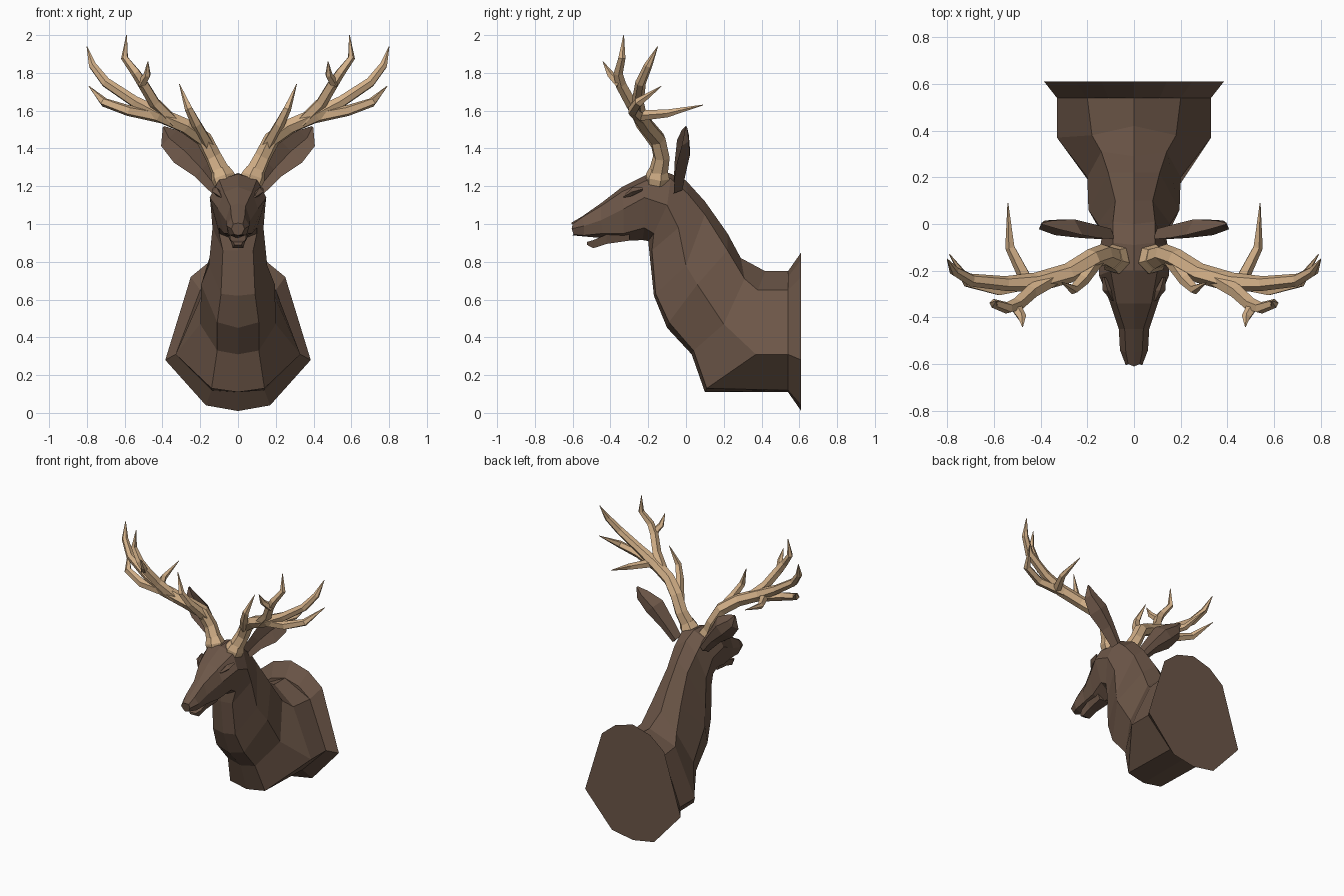
import bpy, bmesh
from mathutils import Vector
from math import sin, cos, tau


def material(name, rgb):
    m = bpy.data.materials.new(name)
    m.diffuse_color = (*rgb, 1)
    return m


HIDE = material("brown_hide", (0.15, 0.093, 0.064))
HORN = material("tan_antler", (0.66, 0.44, 0.25))


def loft(name, rings, mat, mirror=False, cap_start=True, cap_end=True):
    """Skin a list of equal-length closed rings, flat shaded."""
    bm = bmesh.new()
    vs = [[bm.verts.new(p) for p in r] for r in rings]
    n = len(rings[0])
    for a, b in zip(vs, vs[1:]):
        for i in range(n):
            j = (i + 1) % n
            bm.faces.new((a[i], a[j], b[j], b[i]))
    if cap_start:
        bm.faces.new(vs[0])
    if cap_end:
        bm.faces.new(vs[-1])
    bmesh.ops.recalc_face_normals(bm, faces=bm.faces)
    me = bpy.data.meshes.new(name)
    bm.to_mesh(me)
    bm.free()
    me.materials.append(mat)
    ob = bpy.data.objects.new(name, me)
    bpy.context.collection.objects.link(ob)
    if mirror:
        ob.modifiers.new("Mirror", 'MIRROR').use_mirror_merge = False
    return ob


def full(half):
    """Complete a half ring (top centre to bottom centre) across x = 0."""
    return half + [(-x, y, z) for x, y, z in reversed(half[1:-1])]


def tube(name, path, radii, sides=5):
    """Tapered antler branch along a path, mirrored to both sides."""
    pts = [Vector(p) for p in path]
    u = Vector((0.3, 1, 0.1))
    rings = []
    for i, (p, r) in enumerate(zip(pts, radii)):
        d = (pts[min(i + 1, len(pts) - 1)] - pts[max(i - 1, 0)]).normalized()
        if i == 0 and abs(u.dot(d)) > 0.8:
            u = Vector((1, 0, 0))
        u = (u - d * u.dot(d)).normalized()
        v = d.cross(u)
        rings.append([p + r * (u * cos(tau * k / sides) + v * sin(tau * k / sides))
                      for k in range(sides)])
    return loft(name, rings, HORN, mirror=True)


# Wall plaque: flared back plate
back = [(0, .85), (.14, .81), (.25, .72), (.385, .28), (.17, .04), (0, .01)]
front = [(0, .75), (.11, .72), (.2, .65), (.33, .31), (.14, .12), (0, .11)]
loft("back_plate", [full([(x, .61, z) for x, z in back]),
                    full([(x, .54, z) for x, z in front])], HIDE)

# Shoulders and neck
neck = [
    [(0, .54, .75), (.2, .54, .65), (.33, .54, .31), (.14, .54, .12), (0, .54, .11)],
    [(0, .42, .75), (.18, .38, .65), (.33, .37, .31), (.14, .11, .13), (0, .1, .11)],
    [(0, .29, .82), (.14, .31, .71), (.2, .2, .47), (.11, .04, .33), (0, .03, .31)],
    [(0, .22, .95), (.11, .22, .86), (.195, .06, .68), (.11, -.09, .48), (0, -.1, .45)],
    [(0, .1, 1.12), (.08, .1, 1.05), (.155, 0, .78), (.09, -.16, .63), (0, -.17, .62)],
    [(0, 0, 1.23), (.09, .01, 1.16), (.135, -.04, .98), (.08, -.18, .86), (0, -.195, .86)],
]
# Skull and muzzle
head = [
    [(0, -.09, 1.27), (.09, -.08, 1.24), (.145, -.1, 1.1), (.1, -.17, .95), (0, -.2, .91)],
    [(0, -.2, 1.265), (.1, -.2, 1.235), (.15, -.22, 1.14), (.1, -.22, .98), (0, -.23, .915)],
    [(0, -.34, 1.195), (.075, -.34, 1.17), (.105, -.33, 1.08), (.075, -.33, .95), (0, -.33, .91)],
    [(0, -.45, 1.11), (.04, -.45, 1.095), (.065, -.45, 1.02), (.055, -.44, .95), (0, -.44, .925)],
    [(0, -.55, 1.04), (.035, -.55, 1.035), (.06, -.54, .99), (.045, -.54, .94), (0, -.55, .935)],
    [(0, -.61, 1.005), (.025, -.6, 1.0), (.035, -.605, .975), (.02, -.595, .945), (0, -.6, .94)],
]
loft("neck_and_head", [full(r) for r in neck + head], HIDE, cap_start=False)

# Lower jaw: (y, half width, top z, bottom z)
loft("lower_jaw", [[(w, y, t), (w * .7, y, b), (-w * .7, y, b), (-w, y, t)] for y, w, t, b in
                   [(-.3, .06, .95, .912), (-.42, .045, .945, .895),
                    (-.49, .04, .915, .872), (-.525, .025, .905, .89)]], HIDE)

# Brow ridges over the eyes: (y, x, z, size)
loft("brow_ridge", [[(x + s, y, z), (x, y, z + s), (x - s, y, z), (x, y, z - s)] for y, x, z, s in
                    [(-.33, .09, 1.145, .006), (-.285, .112, 1.17, .022),
                     (-.23, .128, 1.185, .008)]], HIDE, mirror=True)

# Ears: cupped leaf, (centre x, y, z, half width, depth)
ear = []
for x, y, z, w, d in [(.11, -.05, 1.19, .04, .03), (.19, -.04, 1.29, .055, .04),
                      (.28, -.025, 1.385, .085, .045), (.365, -.01, 1.455, .06, .025),
                      (.395, 0, 1.515, .005, .005)]:
    k = w * .7
    ear.append([(x + k, y - d * .5, z - k), (x + k * .4, y + d, z - k * .4),
                (x - k * .4, y + d, z + k * .4), (x - k, y - d * .5, z + k),
                (x, y + d * .2, z)])
loft("ear", ear, HIDE, mirror=True)

# Antlers: burr, main beam, tines
tube("antler_burr", [(.07, -.155, 1.215), (.08, -.15, 1.25), (.095, -.145, 1.29)],
     [.06, .066, .05], 6)
tube("antler_beam",
     [(.07, -.155, 1.23), (.13, -.13, 1.355), (.18, -.15, 1.45), (.28, -.21, 1.52),
      (.42, -.25, 1.58), (.55, -.255, 1.65), (.7, -.24, 1.75), (.77, -.2, 1.84),
      (.8, -.15, 1.94)],
     [.055, .045, .045, .043, .042, .032, .028, .022, .002], 6)
tube("outer_tine", [(.4, -.24, 1.565), (.58, -.28, 1.6), (.71, -.25, 1.645), (.79, -.13, 1.73)],
     [.035, .03, .025, .002])
tube("tall_tine", [(.34, -.23, 1.54), (.44, -.29, 1.64), (.5, -.345, 1.74), (.54, -.36, 1.8),
                   (.6, -.34, 1.88), (.59, -.33, 2.0)],
     [.035, .032, .03, .026, .02, .002])
tube("forked_tine", [(.51, -.35, 1.74), (.48, -.4, 1.79), (.477, -.44, 1.86)],
     [.026, .02, .002])
tube("brow_tine", [(.16, -.15, 1.42), (.22, -.24, 1.53), (.26, -.28, 1.61), (.31, -.25, 1.74)],
     [.035, .028, .022, .002])
tube("rear_tine", [(.46, -.24, 1.575), (.53, -.1, 1.585), (.54, .09, 1.63)],
     [.03, .022, .002])
